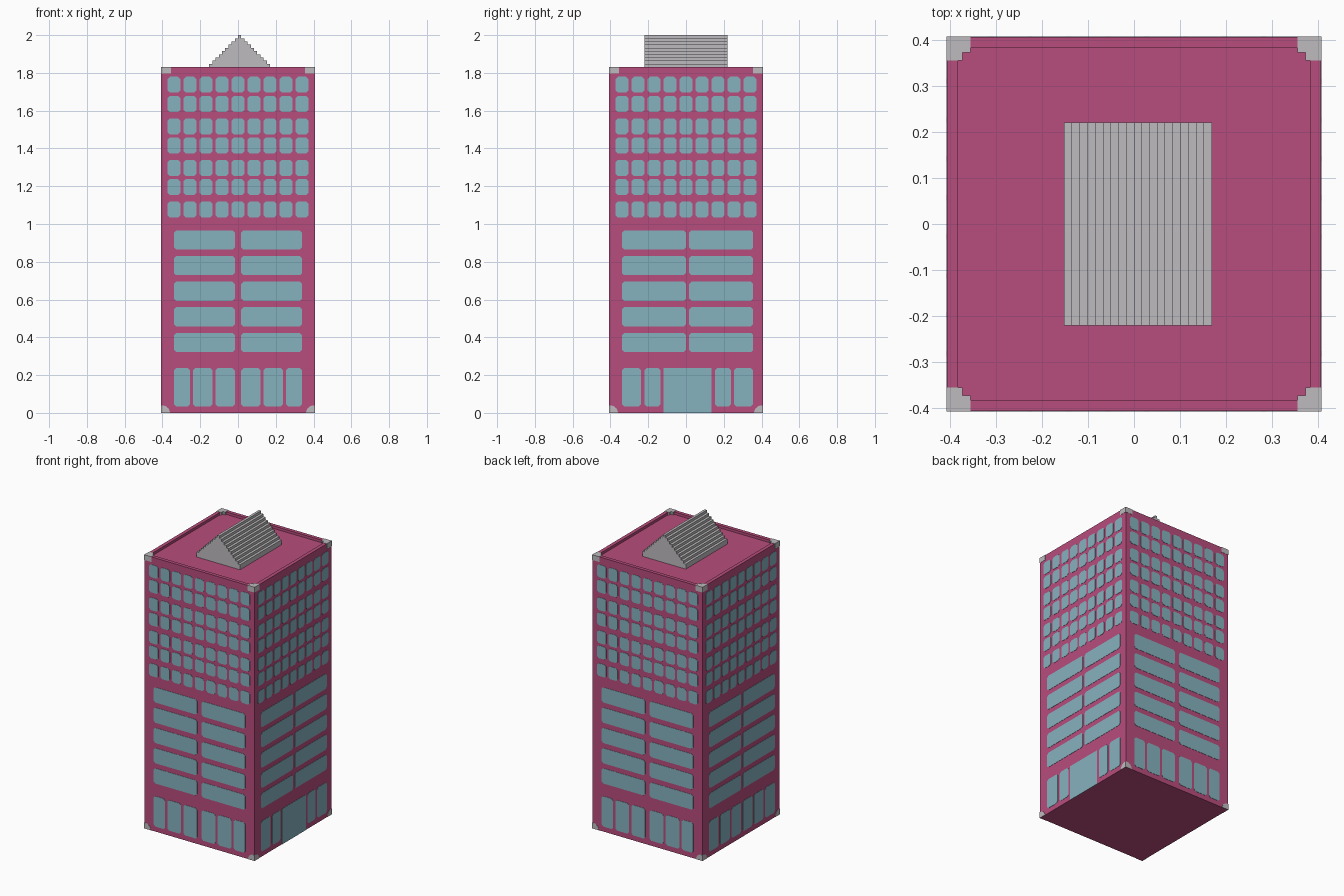
import bpy, bmesh
from mathutils import Matrix
from math import pi

if "Cube" in bpy.data.objects:
    bpy.data.objects.remove(bpy.data.objects["Cube"], do_unlink=True)

V = 2 / 118          # grid unit: the tower is 48 x 48 units and 118 high
HALF, TOP = 24, 108  # half width and parapet height in units
THICK = 0.1          # plate thickness in units


def material(name, rgb):
    m = bpy.data.materials.new(name)
    m.use_nodes = True
    m.diffuse_color = (*rgb, 1)
    m.node_tree.nodes["Principled BSDF"].inputs["Base Color"].default_value = (*rgb, 1)
    return m


PINK = material("pink_wall", (0.479, 0.074, 0.205))
GLASS = material("blue_glass", (0.238, 0.445, 0.515))
GREY = material("light_grey", (0.515, 0.497, 0.515))


def finish(bm, name, mat):
    bmesh.ops.recalc_face_normals(bm, faces=bm.faces)
    bmesh.ops.scale(bm, vec=(V, V, V), verts=bm.verts)
    mesh = bpy.data.meshes.new(name)
    bm.to_mesh(mesh)
    bm.free()
    mesh.materials.append(mat)
    ob = bpy.data.objects.new(name, mesh)
    bpy.context.collection.objects.link(ob)
    return ob


def prism(bm, points, y0, y1, turn=0):
    """Extrude an (x, z) outline from y0 to y1, then turn it about z."""
    face = bm.faces.new([bm.verts.new((x, y0, z)) for x, z in points])
    ext = bmesh.ops.extrude_face_region(bm, geom=[face])["geom"]
    new = [g for g in ext if isinstance(g, bmesh.types.BMVert)]
    bmesh.ops.translate(bm, verts=new, vec=(0, y1 - y0, 0))
    bmesh.ops.rotate(bm, verts=list(face.verts) + new,
                     matrix=Matrix.Rotation(turn * pi / 2, 3, 'Z'))


def box(bm, x0, x1, y0, y1, z0, z1):
    prism(bm, [(x0, z0), (x1, z0), (x1, z1), (x0, z1)], y0, y1)


def pane(bm, x0, x1, z0, z1, side, c=0.7):
    """Window plate with clipped corners on one of the four walls."""
    pts = [(x0 + c, z0), (x1 - c, z0), (x1, z0 + c), (x1, z1 - c),
           (x1 - c, z1), (x0 + c, z1), (x0, z1 - c), (x0, z0 + c)]
    if c == 0:
        pts = [(x0, z0), (x1, z0), (x1, z1), (x0, z1)]
    prism(bm, pts, -HALF - THICK, -HALF, side)


# Tower body with a sunken roof inside a parapet
bm = bmesh.new()
box(bm, -HALF, HALF, -HALF, HALF, 0, TOP)
bmesh.ops.recalc_face_normals(bm, faces=bm.faces)
roof = max(bm.faces, key=lambda f: f.calc_center_median().z)
bmesh.ops.inset_region(bm, faces=[roof], thickness=2)
sunk = bmesh.ops.extrude_face_region(bm, geom=[roof])["geom"]
bmesh.ops.translate(bm, verts=[g for g in sunk if isinstance(g, bmesh.types.BMVert)],
                    vec=(0, 0, -1))
if roof.is_valid:
    bmesh.ops.delete(bm, geom=[roof], context='FACES_ONLY')
finish(bm, "tower_body", PINK)

# Stepped gable on the roof
outline = []
for k in range(10):
    w = 9.5 - k
    outline += [(0.5 + w, TOP + k if k else TOP - 1), (0.5 + w, TOP + k + 1)]
outline += [(1 - x, z) for x, z in reversed(outline)]
bm = bmesh.new()
prism(bm, outline, -13, 13)
finish(bm, "roof_gable", GREY)

# Windows: sides 0 front, 1 right, 2 back, 3 left
SMALL_ROWS = [61, 68, 74, 81, 87, 94, 100]
LONG_ROWS = [19, 27, 35, 43, 51]
LONG = [[(-20, -1), (1, 20)], [(-20, 0), (1, 21)]]
GROUND_A = [(-20, -15), (-14, -8), (-7, -1), (1, 7), (8, 14), (15, 20)]
GROUND_B = [(-20, -14), (-13, -7), (-6, 0), (1, 7), (8, 14), (15, 21)]
GROUND_DOOR = [(-20, -14), (-13, -8), (9, 14), (15, 21)]
GROUND = [GROUND_A, GROUND_DOOR, GROUND_A, GROUND_B]
for side, label in enumerate(["front", "right", "back", "left"]):
    bm = bmesh.new()
    for z in SMALL_ROWS:
        for i in range(9):
            pane(bm, -22 + 5 * i, -18 + 5 * i, z, z + 5, side)
    finish(bm, label + "_upper_windows", GLASS)
    bm = bmesh.new()
    for z in LONG_ROWS:
        for x0, x1 in LONG[side % 2]:
            pane(bm, x0, x1, z, z + 6, side)
    finish(bm, label + "_long_windows", GLASS)
    bm = bmesh.new()
    for x0, x1 in GROUND[side]:
        pane(bm, x0, x1, 2, 14, side)
    finish(bm, label + "_ground_windows", GLASS)

# Entrance door
bm = bmesh.new()
pane(bm, -7, 8, 0, 14, 1, c=0)
finish(bm, "entrance_door", GLASS)

# Grey caps on the four parapet corners
bm = bmesh.new()
E = HALF + THICK
for sx in (-1, 1):
    for sy in (-1, 1):
        for wx, wy in ((3, 2), (2, 3)):
            xs = sorted((sx * E, sx * (HALF - wx)))
            ys = sorted((sy * E, sy * (HALF - wy)))
            box(bm, *xs, *ys, TOP - 2, TOP + THICK)
finish(bm, "parapet_corner_caps", GREY)

# Grey rounded corner plates at the foot of each wall
bm = bmesh.new()
foot = [(0, 0), (3, 0), (2.4, 1.4), (1.4, 2.2), (0, 2.4)]
for side in range(4):
    for s in (-1, 1):
        prism(bm, [(s * (E - x), z) for x, z in foot], -E, -HALF, side)
finish(bm, "foot_corner_plates", GREY)
